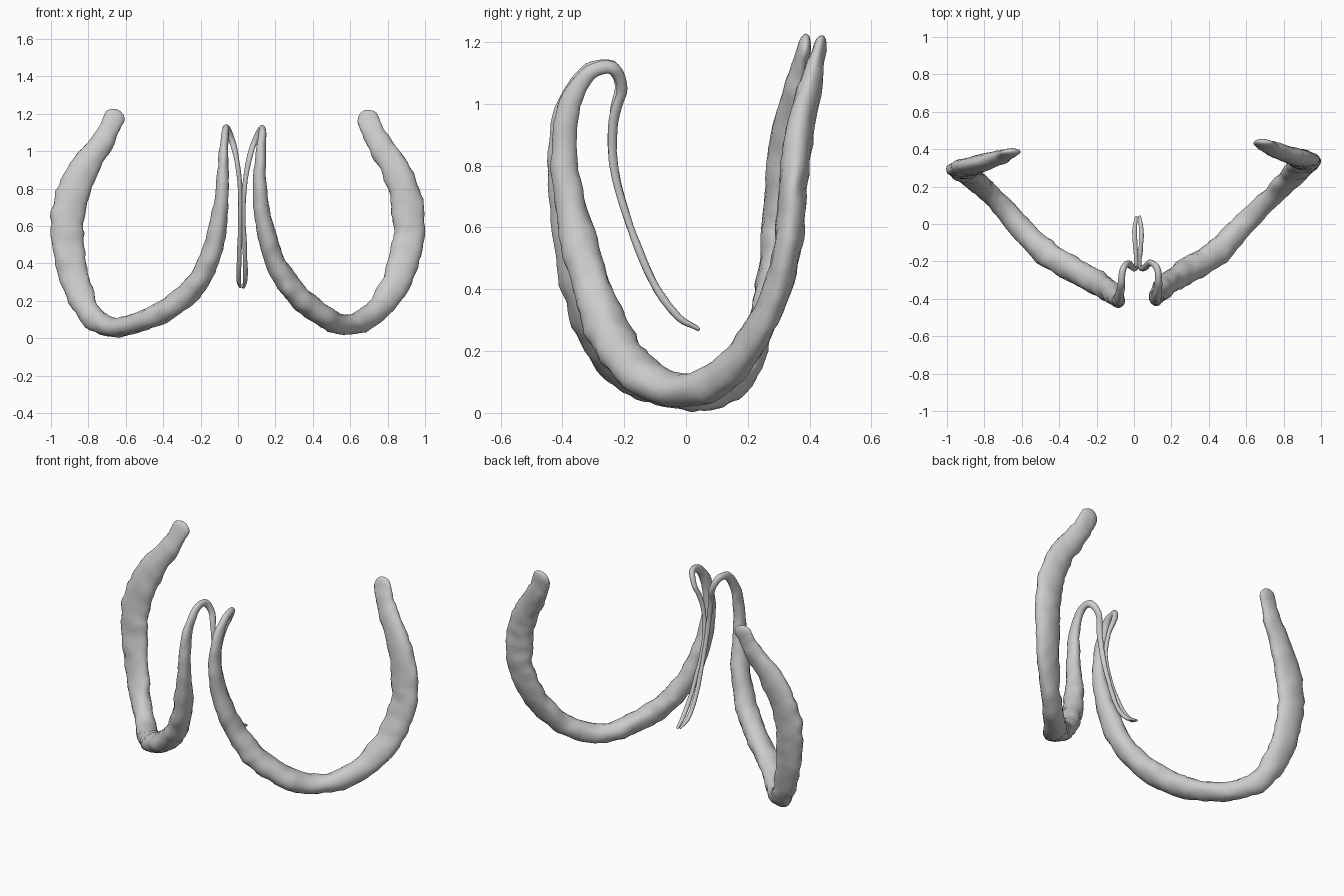
import bpy, math
from mathutils import Vector, noise

SIDES = 18   # points round each cross-section
STEPS = 7    # rings between two control points

# Control points: x, y, z, half width seen from the front, half depth
LEFT = [
    (-0.665, 0.380, 1.172, 0.056, 0.022), (-0.715, 0.358, 1.07, 0.060, 0.036),
    (-0.828, 0.322, 0.90, 0.080, 0.046), (-0.905, 0.298, 0.70, 0.087, 0.046),
    (-0.910, 0.280, 0.50, 0.085, 0.043), (-0.866, 0.245, 0.30, 0.075, 0.043),
    (-0.785, 0.175, 0.125, 0.064, 0.050), (-0.66, 0.045, 0.058, 0.052, 0.058),
    (-0.50, -0.130, 0.098, 0.056, 0.066), (-0.34, -0.235, 0.180, 0.060, 0.068),
    (-0.20, -0.312, 0.325, 0.059, 0.066), (-0.122, -0.362, 0.52, 0.052, 0.060),
    (-0.085, -0.408, 0.78, 0.037, 0.041), (-0.078, -0.390, 0.98, 0.025, 0.036),
    (-0.068, -0.320, 1.10, 0.019, 0.024), (-0.060, -0.245, 1.120, 0.018, 0.022),
    (-0.033, -0.212, 1.06, 0.015, 0.018), (-0.008, -0.234, 0.96, 0.013, 0.016),
    (0.010, -0.236, 0.82, 0.011, 0.014), (0.012, -0.190, 0.63, 0.011, 0.012),
    (0.006, -0.110, 0.43, 0.012, 0.012), (0.004, -0.030, 0.315, 0.013, 0.012),
    (0.012, 0.035, 0.275, 0.008, 0.006),
]
RIGHT = [
    (0.695, 0.430, 1.167, 0.056, 0.022), (0.745, 0.402, 1.06, 0.062, 0.036),
    (0.853, 0.362, 0.88, 0.077, 0.046), (0.908, 0.345, 0.70, 0.086, 0.046),
    (0.910, 0.325, 0.52, 0.084, 0.046), (0.853, 0.262, 0.32, 0.076, 0.046),
    (0.745, 0.150, 0.150, 0.064, 0.050), (0.59, 0.005, 0.070, 0.054, 0.062),
    (0.45, -0.145, 0.122, 0.060, 0.070), (0.32, -0.230, 0.228, 0.060, 0.072),
    (0.22, -0.290, 0.365, 0.056, 0.066), (0.153, -0.346, 0.55, 0.049, 0.058),
    (0.117, -0.392, 0.78, 0.038, 0.043), (0.122, -0.380, 0.98, 0.027, 0.036),
    (0.130, -0.315, 1.095, 0.020, 0.025), (0.124, -0.240, 1.115, 0.018, 0.022),
    (0.088, -0.207, 1.05, 0.015, 0.018), (0.058, -0.234, 0.95, 0.013, 0.016),
    (0.034, -0.234, 0.80, 0.011, 0.014), (0.030, -0.190, 0.63, 0.011, 0.012),
    (0.038, -0.110, 0.43, 0.012, 0.012), (0.038, -0.030, 0.315, 0.013, 0.012),
    (0.030, 0.038, 0.272, 0.008, 0.006),
]


def smooth_path(points):
    """Catmull-Rom through positions and radii together."""
    pts = [Vector(p) for p in points]
    pts = [2 * pts[0] - pts[1]] + pts + [2 * pts[-1] - pts[-2]]
    out = []
    for i in range(1, len(pts) - 2):
        a, b, c, d = pts[i - 1:i + 3]
        for s in range(STEPS):
            t = s / STEPS
            out.append(0.5 * (2 * b + (c - a) * t + (2 * a - 5 * b + 4 * c - d) * t * t
                              + (3 * b - a - 3 * c + d) * t ** 3))
    return out + [pts[-2]]


def build_rod(name, points):
    path = smooth_path(points)
    centres = [Vector(p[:3]) for p in path]
    radii = [(p[3], p[4]) for p in path]
    n = len(centres)
    tangents = [(centres[min(i + 1, n - 1)] - centres[max(i - 1, 0)]).normalized()
                for i in range(n)]
    # Domed rings at both ends
    rings = []
    for ang in (86, 72, 54, 36, 18):
        a = math.radians(ang)
        rings.append((centres[0] - tangents[0] * radii[0][0] * math.sin(a),
                      tangents[0], [r * math.cos(a) for r in radii[0]]))
    rings += list(zip(centres, tangents, radii))
    for ang in (28, 55, 80):
        a = math.radians(ang)
        rings.append((centres[-1] + tangents[-1] * radii[-1][0] * math.sin(a),
                      tangents[-1], [r * math.cos(a) for r in radii[-1]]))

    verts, faces, u, hook = [], [], None, False
    for c, t, (w, d) in rings:
        hook = hook or (abs(t.y) > 0.8 and c.z > 0.9)
        # Width stays in the front plane; the frame is carried along after the hook
        u = (u - t * u.dot(t)) if hook else t.cross(Vector((0, 1, 0)))
        u.normalize()
        v = t.cross(u)
        for k in range(SIDES):
            a = 2 * math.pi * k / SIDES
            off = u * (w * math.cos(a)) + v * (d * math.sin(a))
            p = c + off
            # Uneven organic surface
            bump = 1 + 0.15 * noise.noise(p * 13) + 0.10 * noise.noise(p * 30)
            verts.append(c + off * bump)
    m = len(rings)
    for i in range(m - 1):
        for k in range(SIDES):
            j = (k + 1) % SIDES
            faces.append((i * SIDES + k, i * SIDES + j,
                          (i + 1) * SIDES + j, (i + 1) * SIDES + k))
    faces.append(tuple(reversed(range(SIDES))))
    faces.append(tuple(range((m - 1) * SIDES, m * SIDES)))
    mesh = bpy.data.meshes.new(name)
    mesh.from_pydata(verts, [], faces)
    mesh.validate()
    mesh.shade_smooth()
    obj = bpy.data.objects.new(name, mesh)
    bpy.context.collection.objects.link(obj)
    return obj


# Two curved rods, each tapering over a hook into a thin filament
build_rod("left_curved_rod", LEFT)
build_rod("right_curved_rod", RIGHT)
